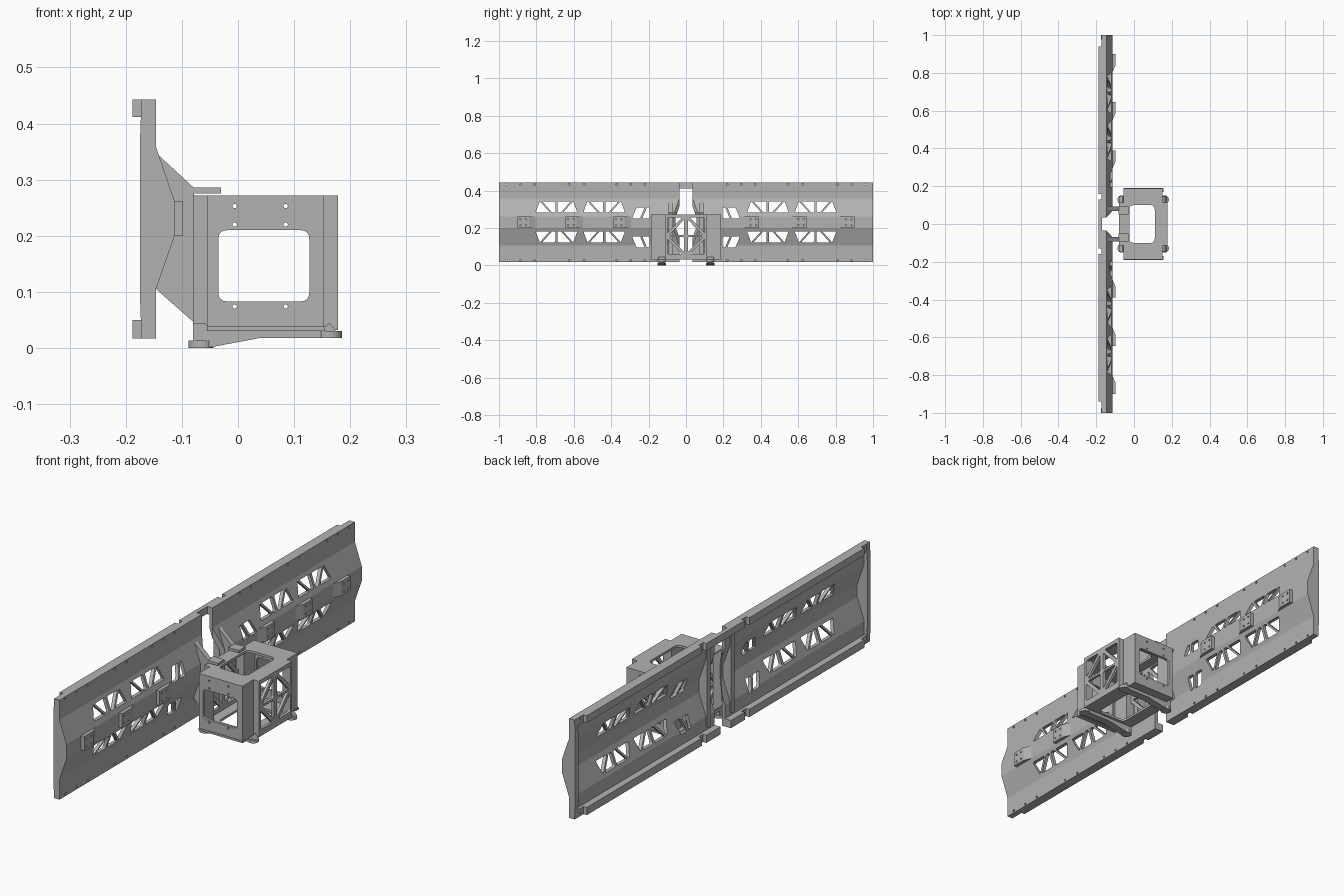
import bpy, bmesh, math
from mathutils import Vector

if "Cube" in bpy.data.objects:
    bpy.data.objects.remove(bpy.data.objects["Cube"])

grey = bpy.data.materials.new("grey_plastic")
grey.diffuse_color = (0.45, 0.45, 0.45, 1)
grey.use_nodes = True
grey.node_tree.nodes["Principled BSDF"].inputs["Base Color"].default_value = grey.diffuse_color


def prisms(name, polys, axis, a, b, s=1):
    """Extrude 2D polygons along an axis from a to b; s=-1 mirrors in y."""
    bm = bmesh.new()
    for poly in polys:
        rings = []
        for t in (a, b):
            ring = []
            for u, v in poly:
                p = {'x': (t, u, v), 'y': (u, t, v), 'z': (u, v, t)}[axis]
                ring.append(bm.verts.new((p[0], p[1] * s, p[2])))
            rings.append(ring)
        n = len(poly)
        bm.faces.new(rings[0])
        bm.faces.new(rings[1][::-1])
        for i in range(n):
            j = (i + 1) % n
            bm.faces.new((rings[0][i], rings[1][i], rings[1][j], rings[0][j]))
    bmesh.ops.recalc_face_normals(bm, faces=bm.faces)
    me = bpy.data.meshes.new(name)
    bm.to_mesh(me)
    bm.free()
    me.materials.append(grey)
    ob = bpy.data.objects.new(name, me)
    bpy.context.collection.objects.link(ob)
    return ob


def cut(ob, polys, axis, a, b, s=1):
    """Subtract prisms from an object."""
    cutter = prisms("cutter", polys, axis, a, b, s)
    cutter.hide_render = True
    mod = ob.modifiers.new("cut", 'BOOLEAN')
    mod.operation, mod.solver, mod.object = 'DIFFERENCE', 'EXACT', cutter
    bpy.context.view_layer.objects.active = ob
    bpy.ops.object.modifier_apply(modifier=mod.name)
    bpy.data.objects.remove(cutter)


def rect(u0, u1, v0, v1):
    return [(u0, v0), (u1, v0), (u1, v1), (u0, v1)]


def circle(u, v, r, n=10):
    return [(u + r * math.cos(2 * math.pi * i / n), v + r * math.sin(2 * math.pi * i / n)) for i in range(n)]


def rounded(pts, r, n=3):
    """Round the corners of a polygon."""
    out = []
    for i, p in enumerate(pts):
        p = Vector(p)
        ends = []
        for q in (Vector(pts[i - 1]), Vector(pts[(i + 1) % len(pts)])):
            d = q - p
            ends.append(p + d.normalized() * min(r, d.length * 0.4))
        for k in range(n + 1):
            t = k / n
            out.append(tuple(ends[0] * (1 - t) ** 2 + p * 2 * t * (1 - t) + ends[1] * t * t))
    return out


def truss(y0, z0, z1, bars, gap=0.006):
    """Openings between slanted bars, each bar given as (foot, head) offsets."""
    cells = []
    for (b0, t0), (b1, t1) in zip(bars, bars[1:]):
        pts = [(y0 + b0 + gap, z0), (y0 + b1 - gap, z0), (y0 + t1 - gap, z1), (y0 + t0 + gap, z1)]
        cells.append(rounded(pts, 0.008))
    return cells


# Cross-section of the reflector panel: bulged front, hollow back
front = [(-.146, .443), (-.146, .358), (-.113, .262), (-.113, .2), (-.146, .105), (-.146, .017)]
back = [(-.172, .017), (-.172, .05), (-.16, .05), (-.16, .108), (-.127, .203),
        (-.127, .259), (-.16, .353), (-.16, .41), (-.172, .41), (-.172, .443)]
end_back = [(-.172, .017), (-.175, .1), (-.175, .36), (-.172, .443)]

# Openings along the panel
long_bars = [(0, .022), (.088, .035), (.1175, .1175), (.147, .2), (.235, .213)]
short_bars = [(0, .0), (.05, .025), (.105, .08)]
openings = []
for y0 in (.32, .575):
    openings += truss(y0, .283, .342, long_bars)
    openings += truss(y0, .182, .123, long_bars)
openings += truss(.19, .25, .31, short_bars)
openings += truss(.19, .155, .096, short_bars)
screw_holes = [circle(y, z, .005, 8) for z in (.433, .027)
               for y in (.22, .295, .37, .545, .625, .81, .885, .96)]

for s, side in ((-1, "front"), (1, "rear")):
    # Panel shell
    panel = prisms(side + "_panel", [front + back], 'y', .035, 1, s)
    cut(panel, openings, 'x', -.3, .1, s)
    cut(panel, screw_holes, 'x', -.3, .1, s)
    cut(panel, [[(-.15, .031), (-.1, .084), (-.1, -.02), (-.15, -.02)]], 'z', -.1, .6, s)
    prisms(side + "_end_wall", [front + end_back], 'y', .978, 1, s)
    # Rails on the back edges
    for z0, z1, edge in ((.412, .443, "top"), (.017, .05, "bottom")):
        prisms(f"{side}_{edge}_rail", [rect(-.188, -.17, .16, .94)], 'z', z0, z1, s)
    prisms(side + "_bottom_inner_rail", [rect(-.188, -.17, .035, .13)], 'z', .017, .05, s)
    # Wedge pads on the bulge
    for y in (.9, .645, .39):
        pad = prisms(side + "_pad", [[(-.12, y), (-.098, y), (-.098, y - .06), (-.113, y - .095),
                                      (-.12, y - .095)]], 'z', .2, .262, s)
        cut(pad, [circle(y - d, z, .004, 8) for d in (.015, .045) for z in (.215, .247)],
            'x', -.2, 0, s)
    # Rib joining panel to housing, with a tab on top
    prisms(side + "_rib", [[(-.165, .4), (-.148, .36), (-.143, .345), (-.078, .285), (-.078, .045),
                            (-.146, .105), (-.165, .06)]], 'y', .07, .093, s)
    prisms(side + "_rib_tab", [rect(-.082, -.03, .05, .093)], 'z', .275, .286, s)
    # Foot beam below the housing, with rounded feet
    prisms(side + "_foot_beam", [[(-.08, 0), (-.045, .002), (.04, .018), (.175, .018), (.175, .03),
                                  (.163, .045), (.15, .034), (-.05, .034), (-.06, .045),
                                  (-.08, .045)]], 'y', .112, .146, s)
    prisms(side + "_left_foot", [circle(-.066, .129, .0225, 20)], 'z', 0, .013, s)
    prisms(side + "_right_foot", [circle(.1625, .129, .0225, 20)], 'z', .018, .03, s)

# Bar bridging the two panels at the top
prisms("bridge_rail", [rect(-.188, -.17, -.13, .13)], 'z', .412, .443)


def cross(d):
    """Stepped footprint of the housing, shrunk by d."""
    x0, x1, x2, x3, y1, y2 = -.08 + d, -.055 + d, .152 - d, .178 - d, .113 - d, .187 - d
    return [(x0, -y1), (x1, -y1), (x1, -y2), (x2, -y2), (x2, -y1), (x3, -y1),
            (x3, y1), (x2, y1), (x2, y2), (x1, y2), (x1, y1), (x0, y1)]


# Housing: hollow stepped box, open through top and bottom
housing = prisms("housing", [cross(0)], 'z', .032, .272)
cut(housing, [cross(.012)], 'z', .042, .262)
cut(housing, [rounded(rect(-.025, .11, -.1, .1), .025, 5)], 'z', -.1, .4)
# Side windows and their screw holes
cut(housing, [rounded(rect(-.035, .127, .083, .21), .016, 4)]
    + [circle(x, z, .004) for x in (-.006, .085) for z in (.074, .22, .253)], 'y', -.4, .4)
# Lattice openings in the two end walls
lattice = []
for s in (-1, 1):
    for zm, zo in ((.162, .255), (.152, .06)):
        a, b, g = .01 * s, .1 * s, .011
        k = 1 if zo > zm else -1
        lattice.append(rounded([(a, zm), (b - g * s, zm), (a, zo - g * k)], .008))
        lattice.append(rounded([(b, zo), (a + g * s, zo), (b, zm + g * k)], .008))
cut(housing, lattice, 'x', -.3, .4)
# Lower lip of the side plates
for s, side in ((-1, "front"), (1, "rear")):
    prisms(side + "_lower_lip", [rect(-.055, .155, .17, .19)], 'z', .03, .038, s)
